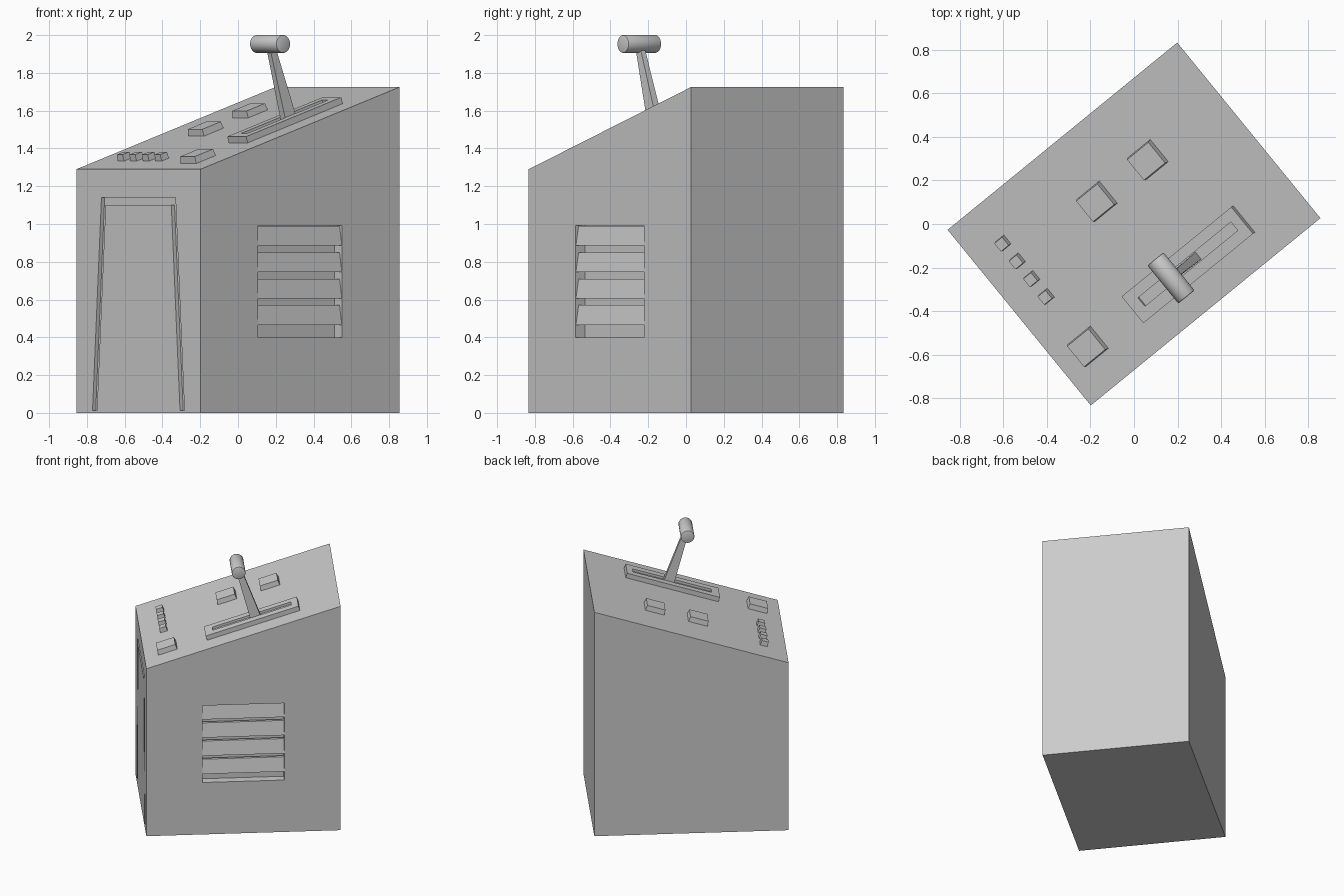
import bpy, bmesh, math
from mathutils import Matrix, Vector

if "Cube" in bpy.data.objects:
    bpy.data.objects.remove(bpy.data.objects["Cube"])

W, D = 0.52, 0.68            # half width, half depth
Z_FRONT, Z_BACK = 1.29, 1.725
TURN = Matrix.Rotation(math.radians(-50.8), 4, 'Z')
SLOPE = math.atan2(Z_BACK - Z_FRONT, 2 * D)
# Frame lying on the sloped top: x across, y up the slope, z out of it
PANEL = (TURN @ Matrix.Translation((0, 0, (Z_FRONT + Z_BACK) / 2))
         @ Matrix.Rotation(SLOPE, 4, 'X'))


def finish(name, bm, matrix):
    bmesh.ops.recalc_face_normals(bm, faces=bm.faces)
    bm.transform(matrix)
    mesh = bpy.data.meshes.new(name)
    bm.to_mesh(mesh)
    bm.free()
    ob = bpy.data.objects.new(name, mesh)
    bpy.context.collection.objects.link(ob)
    return ob


def prism(name, points, push, matrix=TURN):
    """Extrude a planar outline along a vector."""
    bm = bmesh.new()
    face = bm.faces.new([bm.verts.new(p) for p in points])
    ext = bmesh.ops.extrude_face_region(bm, geom=[face])
    moved = [g for g in ext['geom'] if isinstance(g, bmesh.types.BMVert)]
    bmesh.ops.translate(bm, verts=moved, vec=Vector(push))
    return finish(name, bm, matrix)


def block(name, center, size, z0, z1, top=None, matrix=PANEL):
    """Box, optionally tapered to a different top size."""
    top = top or size
    bm = bmesh.new()
    bmesh.ops.create_cube(bm, size=1)
    for v in bm.verts:
        s = top if v.co.z > 0 else size
        v.co = (center[0] + v.co.x * s[0], center[1] + v.co.y * s[1],
                z1 if v.co.z > 0 else z0)
    return finish(name, bm, matrix)


def cut(target, cutter):
    mod = target.modifiers.new(cutter.name, 'BOOLEAN')
    mod.operation = 'DIFFERENCE'
    mod.solver = 'EXACT'
    mod.object = cutter
    cutter.hide_render = True
    cutter.hide_set(True)


# Cabinet with sloped top
cabinet = prism('cabinet', [(-W, -D, 0), (-W, D, 0), (-W, D, Z_BACK), (-W, -D, Z_FRONT)],
                (2 * W, 0, 0))

# Door outline groove on the front
half = [(0.385, 0.012), (0.31, 1.14), (0.275, 1.10), (0.348, 0.012)]
outline = [half[0], half[1], (-half[1][0], half[1][1]), (-half[0][0], half[0][1]),
           (-half[3][0], half[3][1]), (-half[2][0], half[2][1]), half[2], half[3]]
cut(cabinet, prism('door_groove_cutter', [(x, -D - 0.05, z) for x, z in outline],
                   (0, 0.05 + 0.022, 0)))

# Vent recess and slanted slats on the right side
V = 0.286
cut(cabinet, block('vent_cutter', (W - 0.01, 0), (0.14, 2 * V), 0.40, 0.992,
                   matrix=TURN @ Matrix.Translation((0.02 - 0.002, 0, 0))))
for i in range(4):
    zt = 0.99 - 0.14 * i
    prism(f'vent_slat_{i + 1}',
          [(W - 0.02, -V, zt), (W - 0.001, -V, zt - 0.105),
           (W - 0.021, -V, zt - 0.105), (W - 0.04, -V, zt)], (0, 2 * V, 0))

# Large buttons
for i, c in enumerate([(-0.188, -0.069), (-0.188, 0.248), (0.302, -0.544)]):
    block(f'large_button_{i + 1}', c, (0.134, 0.142), -0.01, 0.037, (0.122, 0.132))

# Row of small buttons
for i in range(4):
    block(f'small_button_{i + 1}', (-0.312 + 0.105 * i, -0.546), (0.054, 0.054),
          -0.01, 0.035, (0.048, 0.048))

# Lever plate with slot
plate = block('lever_plate', (0.301, 0.085), (0.158, 0.682), -0.01, 0.035)
cut(plate, block('slot_cutter', (0.299, 0.09), (0.05, 0.578), 0.018, 0.08))

# Lever arm
LX, LY, LZ = 0.299, 0.112, 0.432
block('lever_arm', (LX, LY), (0.042, 0.076), 0.01, LZ - 0.02, (0.03, 0.038))

# Lever grip
bm = bmesh.new()
bmesh.ops.create_cone(bm, cap_ends=True, segments=32, radius1=0.048, radius2=0.048, depth=0.225)
rims = [e for e in bm.edges if any(len(f.verts) > 4 for f in e.link_faces)]
bmesh.ops.bevel(bm, geom=rims, offset=0.006, segments=2, profile=0.5, affect='EDGES')
grip = finish('lever_grip', bm, PANEL @ Matrix.Translation((LX, LY, LZ))
              @ Matrix.Rotation(math.pi / 2, 4, 'Y'))
bpy.context.view_layer.objects.active = grip
grip.select_set(True)
bpy.ops.object.shade_smooth_by_angle(angle=math.radians(35))
